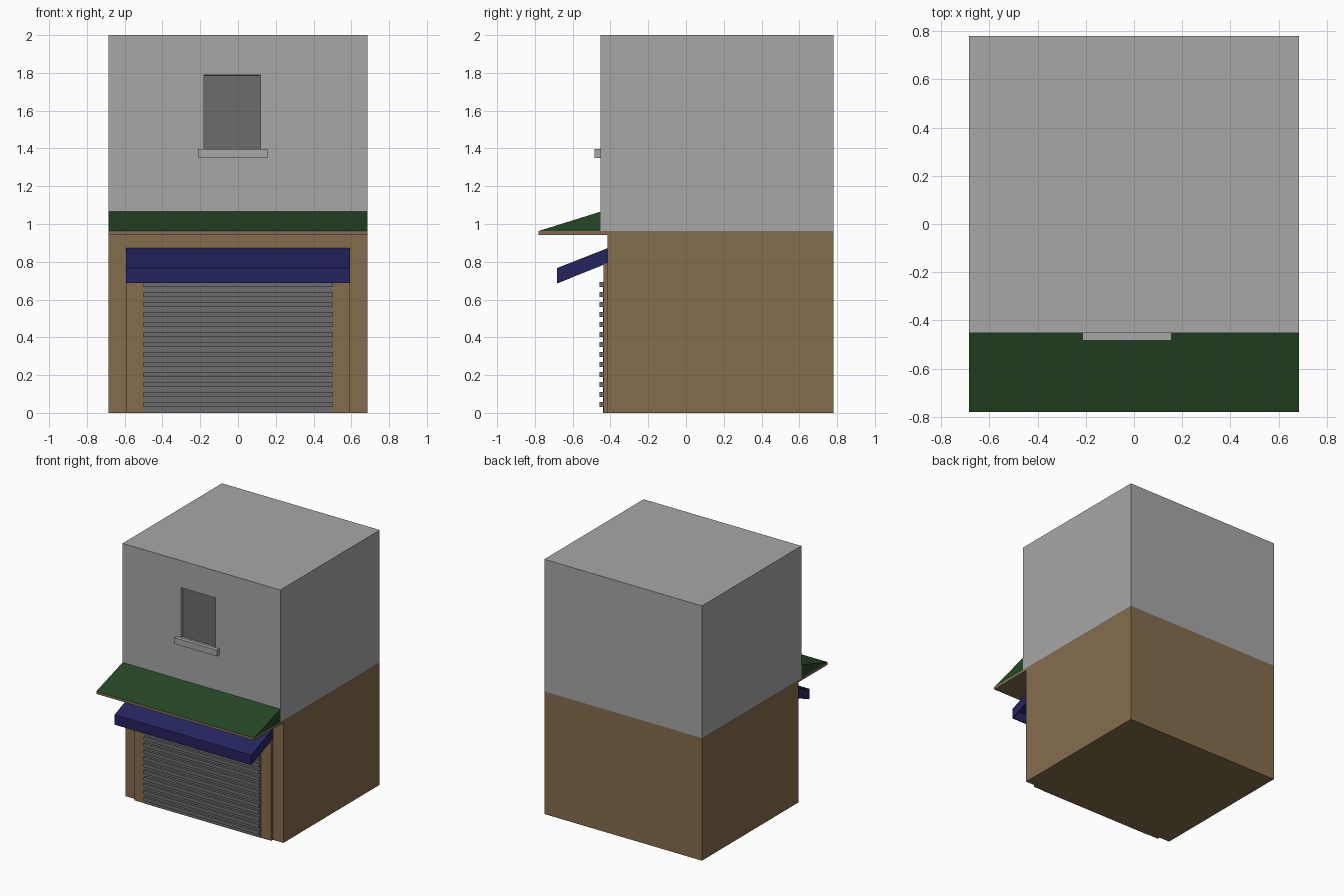
import bpy, bmesh
from mathutils import Vector

if "Cube" in bpy.data.objects:
    bpy.data.objects.remove(bpy.data.objects["Cube"])


def material(name, rgb):
    m = bpy.data.materials.new(name)
    m.diffuse_color = (*rgb, 1)
    m.use_nodes = True
    m.node_tree.nodes["Principled BSDF"].inputs["Base Color"].default_value = m.diffuse_color
    return m


WALL = material("wall_grey", (0.39, 0.39, 0.39))
DARK = material("dark_grey", (0.15, 0.15, 0.15))
BROWN = material("brown", (0.235, 0.152, 0.073))
TRIM = material("dull_brown", (0.22, 0.155, 0.085))
GREEN = material("green", (0.019, 0.064, 0.019))
BLUE = material("navy_blue", (0.018, 0.018, 0.115))


def finish(bm, name, *mats):
    mesh = bpy.data.meshes.new(name)
    bmesh.ops.recalc_face_normals(bm, faces=bm.faces)
    bm.to_mesh(mesh)
    bm.free()
    obj = bpy.data.objects.new(name, mesh)
    bpy.context.collection.objects.link(obj)
    for m in mats:
        mesh.materials.append(m)
    return obj


def prism(profile, x0, x1):
    """Extrude a (y, z) side profile from x0 to x1."""
    bm = bmesh.new()
    a = [bm.verts.new((x0, y, z)) for y, z in profile]
    b = [bm.verts.new((x1, y, z)) for y, z in profile]
    bm.faces.new(a)
    bm.faces.new(b[::-1])
    n = len(a)
    for i in range(n):
        j = (i + 1) % n
        bm.faces.new((a[i], b[i], b[j], a[j]))
    bmesh.ops.recalc_face_normals(bm, faces=bm.faces)
    return bm


def block(x0, x1, y0, y1, z0, z1):
    return prism([(y0, z0), (y1, z0), (y1, z1), (y0, z1)], x0, x1)


W = 0.685   # half width of the building
BACK = 0.78

# Ground floor and floor slab
finish(block(-W, W, -0.415, BACK, 0, 0.943), "ground_floor", BROWN)
finish(block(-W, W, -0.78, BACK, 0.943, 0.963), "floor_slab", TRIM)

# Upper floor with a recessed window
bm = block(-W, W, -0.453, BACK, 0.963, 2.0)
for co, no in (((-0.18, 0, 0), (1, 0, 0)), ((0.12, 0, 0), (1, 0, 0)),
               ((0, 0, 1.39), (0, 0, 1)), ((0, 0, 1.788), (0, 0, 1))):
    bmesh.ops.bisect_plane(bm, geom=bm.verts[:] + bm.edges[:] + bm.faces[:],
                           plane_co=co, plane_no=no)
bm.normal_update()
pane = min(bm.faces, key=lambda f: (f.calc_center_median()
                                    - Vector((-0.03, -0.453, 1.589))).length)
bmesh.ops.inset_individual(bm, faces=[pane], thickness=0.001, depth=-0.025)
pane.material_index = 1
finish(bm, "upper_floor", WALL, DARK)
finish(block(-0.213, 0.155, -0.484, -0.453, 1.349, 1.397), "window_sill", WALL)

# Green sloped roof above the shop front
finish(prism([(-0.453, 0.963), (-0.78, 0.963), (-0.453, 1.065)], -W, W),
       "porch_roof", GREEN)

# Door surround and roller shutter
finish(block(-0.594, 0.594, -0.436, -0.415, 0, 0.79), "door_surround", BROWN)
finish(block(-0.5, 0.503, -0.439, -0.43, 0, 0.69), "shutter_panel", DARK)
for i in range(13):
    z = 0.03 + i * 0.053
    finish(block(-0.5, 0.503, -0.458, -0.437, z, z + 0.027),
           f"shutter_slat_{i + 1}", DARK)

# Blue awning: thin shell, open underneath and at the wall
bm = prism([(-0.415, 0.872), (-0.682, 0.767), (-0.682, 0.688), (-0.415, 0.793)],
           -0.594, 0.594)
bm.normal_update()
hidden = [f for f in bm.faces if f.normal.y > 0.1]
bmesh.ops.delete(bm, geom=hidden, context="FACES")
awning = finish(bm, "awning", BLUE)
mod = awning.modifiers.new("thickness", "SOLIDIFY")
mod.thickness = 0.008
mod.offset = -1
